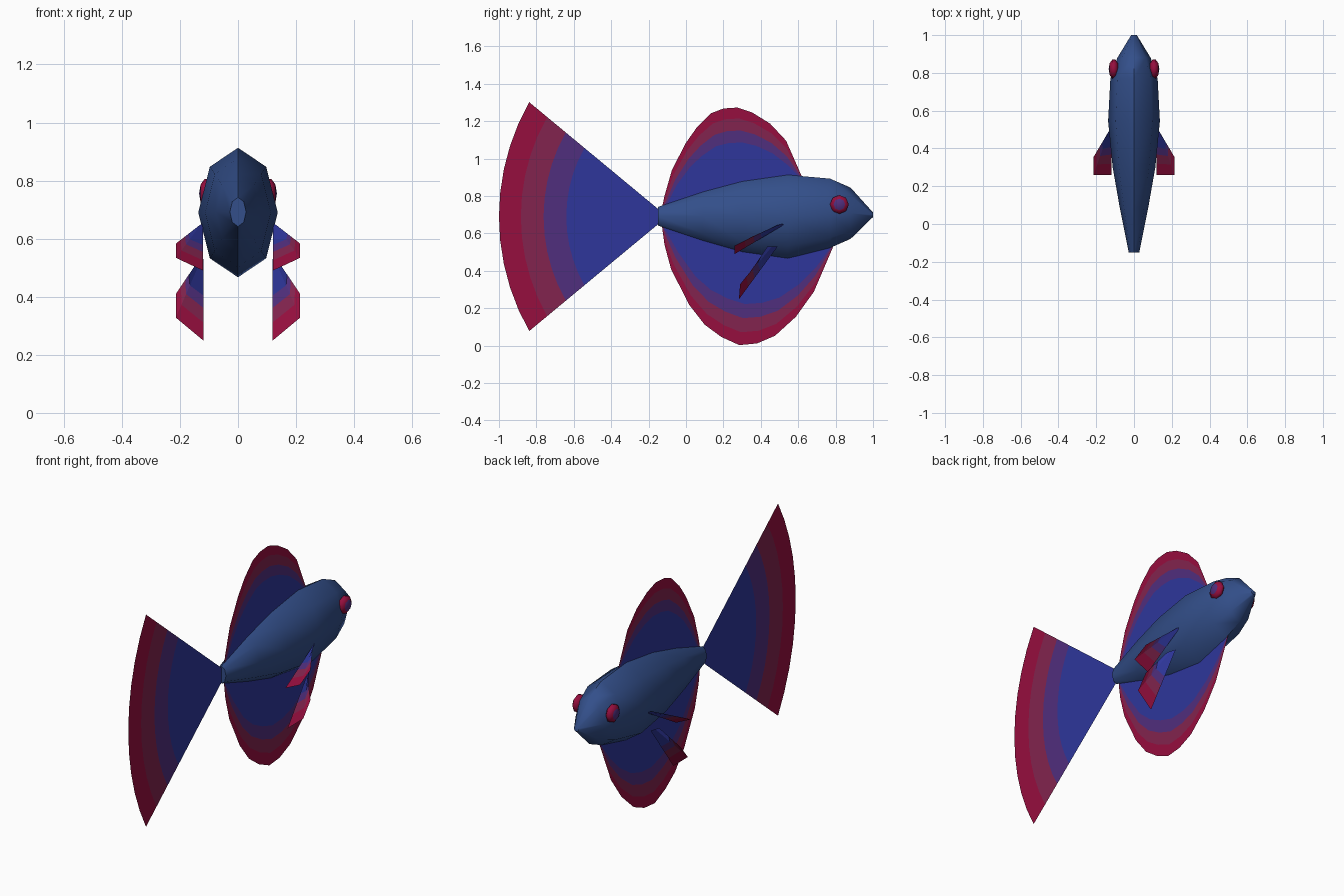
import bpy, bmesh, math
from mathutils import Vector, Matrix

if "Cube" in bpy.data.objects:
    bpy.data.objects.remove(bpy.data.objects["Cube"])


def material(name, rgb):
    m = bpy.data.materials.new(name)
    lin = [((c / 255 + 0.055) / 1.055) ** 2.4 if c > 10 else c / 255 / 12.92 for c in rgb]
    m.diffuse_color = (*lin, 1)
    m.use_nodes = True
    m.node_tree.nodes["Principled BSDF"].inputs["Base Color"].default_value = m.diffuse_color
    return m


body_blue = material("slate_blue", (51, 79, 138))
fin_mats = [material("fin_blue", (46, 54, 155)), material("fin_purple", (80, 46, 125)),
            material("fin_plum", (130, 36, 78)), material("fin_crimson", (150, 14, 62))]


def finish(name, bm, mats, smooth=None):
    mesh = bpy.data.meshes.new(name)
    bm.to_mesh(mesh)
    bm.free()
    ob = bpy.data.objects.new(name, mesh)
    bpy.context.collection.objects.link(ob)
    for m in mats:
        mesh.materials.append(m)
    if smooth:
        bpy.ops.object.select_all(action='DESELECT')
        bpy.context.view_layer.objects.active = ob
        ob.select_set(True)
        bpy.ops.object.shade_smooth_by_angle(angle=math.radians(smooth))
    return ob


def banded_fin(name, roots, tips, cuts):
    """Thin sheet of rays from roots to tips, coloured in bands at the cut ratios."""
    bm = bmesh.new()
    levels = [0, *cuts, 1]
    rays = [[bm.verts.new(Vector(r).lerp(Vector(t), f)) for f in levels]
            for r, t in zip(roots, tips)]
    for a, b in zip(rays, rays[1:]):
        for i in range(4):
            f = bm.faces.new((a[i], b[i], b[i + 1], a[i + 1]))
            f.material_index = i
    bmesh.ops.remove_doubles(bm, verts=bm.verts, dist=0.0005)
    return finish(name, bm, fin_mats)


# Body: eight-sided loft of (y, centre z, half width, half height)
sections = [(-0.15, 0.692, 0.028, 0.05), (0.09, 0.692, 0.076, 0.130), (0.30, 0.69, 0.113, 0.188),
            (0.545, 0.69, 0.137, 0.223), (0.77, 0.708, 0.125, 0.185),
            (0.88, 0.708, 0.088, 0.137), (1.0, 0.70, 0.015, 0.012)]
bm = bmesh.new()
rings = []
for y, zc, hw, hh in sections:
    rings.append([bm.verts.new((hw * math.sin(k * math.pi / 4), y, zc + hh * math.cos(k * math.pi / 4)))
                  for k in range(8)])
for a, b in zip(rings, rings[1:]):
    for k in range(8):
        n = (k + 1) % 8
        bm.faces.new((a[k], a[n], b[n], b[k]))
bm.faces.new(rings[0])
bm.faces.new(rings[-1])
bmesh.ops.recalc_face_normals(bm, faces=bm.faces)
finish("body", bm, [body_blue], smooth=50)

# Tail fin: wide fan with a circular outer edge
R, half, N = 1.24, math.asin(0.612 / 1.24), 10
tips = []
for i in range(N + 1):
    a = -half + 2 * half * i / N
    tips.append((0, -1.0 + R - R * math.cos(a), 0.69 + R * math.sin(a)))
banded_fin("tail_fin", [(0, -0.10, 0.69)] * (N + 1), tips, (0.60, 0.735, 0.87))


# Back and belly fins: rays rise from the body axis, closing at both ends
def body_fin(name, outline):
    n = len(outline) - 1
    y0, y1 = outline[0][0], outline[-1][0]
    tips = [(0, y, z) for y, z in outline]
    roots = [(0, y0 + (y1 - y0) * i / n, 0.69) for i in range(n + 1)]
    roots[0], roots[-1] = tips[0], tips[-1]
    banded_fin(name, roots, tips, (0.68, 0.79, 0.90))


body_fin("back_fin", [(-0.13, 0.73), (-0.115, 0.80), (-0.075, 0.94), (0.0, 1.085), (0.06, 1.17),
                      (0.135, 1.243), (0.20, 1.268), (0.275, 1.273), (0.355, 1.246),
                      (0.45, 1.187), (0.535, 1.096), (0.63, 0.88)])
body_fin("belly_fin", [(-0.13, 0.65), (-0.115, 0.54), (-0.08, 0.41), (0.016, 0.22), (0.10, 0.112),
                       (0.19, 0.046), (0.285, 0.003), (0.38, 0.012), (0.476, 0.053),
                       (0.588, 0.155), (0.684, 0.289), (0.80, 0.56)])

for side, s in (("right", 1), ("left", -1)):
    def flip(pts):
        return [(s * x, y, z) for x, y, z in pts]

    # Paired side fins
    banded_fin(side + "_upper_side_fin",
               flip([(0.12, 0.53, 0.65), (0.127, 0.51, 0.65), (0.134, 0.49, 0.645)]),
               flip([(0.12, 0.26, 0.49), (0.214, 0.26, 0.534), (0.214, 0.355, 0.583)]),
               (0.45, 0.6, 0.78))
    banded_fin(side + "_lower_side_fin",
               flip([(0.118, 0.49, 0.53), (0.126, 0.46, 0.53), (0.133, 0.435, 0.53)]),
               flip([(0.118, 0.283, 0.248), (0.214, 0.289, 0.328), (0.214, 0.355, 0.41)]),
               (0.45, 0.6, 0.78))

    # Eye: flattened eight-sided ball with a darker centre
    bm = bmesh.new()
    bmesh.ops.create_uvsphere(bm, u_segments=8, v_segments=5, radius=1)
    for f in bm.faces:
        f.material_index = 1 if f.calc_center_median().z * s > 0.7 else 0
    bm.transform(Matrix.Translation((s * 0.107, 0.82, 0.755))
                 @ Matrix.Diagonal((0.027, 0.053, 0.053, 1))
                 @ Matrix.Rotation(math.pi / 2, 4, 'Y'))
    finish(side + "_eye", bm, [fin_mats[3], fin_mats[1]], smooth=60)
